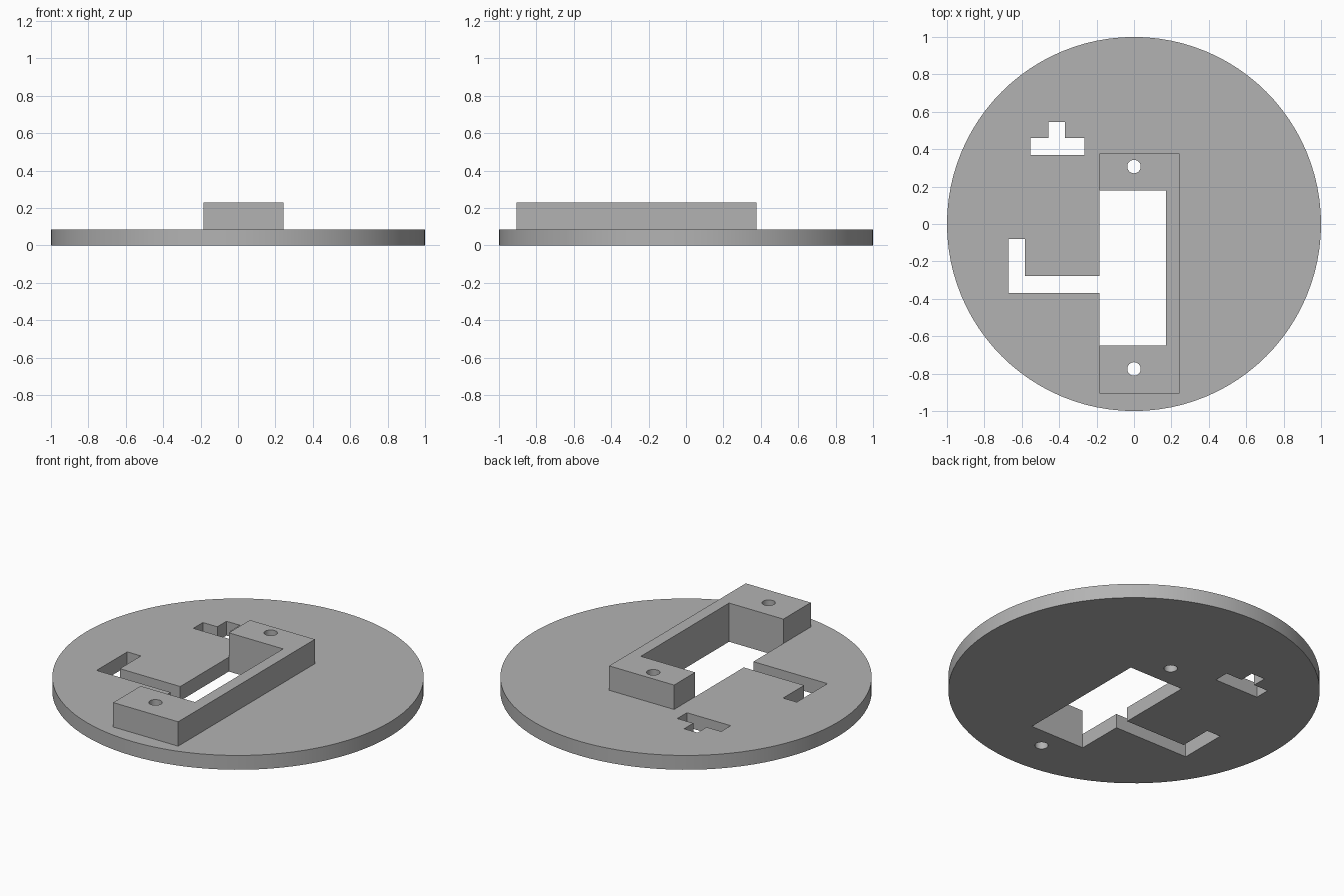
import bpy
import bmesh
from math import cos, sin, tau, radians

cube = bpy.data.objects.get("Cube")
if cube:
    bpy.data.objects.remove(cube)

BASE_TOP, BRACKET_TOP = 0.085, 0.23

grey = bpy.data.materials.new("plain_grey")
grey.use_nodes = True
grey.diffuse_color = (0.45, 0.45, 0.45, 1)
grey.node_tree.nodes["Principled BSDF"].inputs["Base Color"].default_value = grey.diffuse_color


def prism(name, outline, z0, z1):
    """Extrude a counter-clockwise outline from z0 up to z1."""
    bm = bmesh.new()
    face = bm.faces.new([bm.verts.new((x, y, z0)) for x, y in outline])
    top = bmesh.ops.extrude_face_region(bm, geom=[face], use_keep_orig=True)["geom"]
    bmesh.ops.translate(bm, vec=(0, 0, z1 - z0),
                        verts=[v for v in top if isinstance(v, bmesh.types.BMVert)])
    bmesh.ops.recalc_face_normals(bm, faces=bm.faces)
    mesh = bpy.data.meshes.new(name)
    bm.to_mesh(mesh)
    bm.free()
    mesh.materials.append(grey)
    obj = bpy.data.objects.new(name, mesh)
    bpy.context.collection.objects.link(obj)
    return obj


def circle(x, y, r, n):
    return [(x + r * cos(tau * i / n), y + r * sin(tau * i / n)) for i in range(n)]


def cut(target, cutters):
    bpy.context.view_layer.objects.active = target
    for cutter in cutters:
        mod = target.modifiers.new("cut", 'BOOLEAN')
        mod.operation, mod.solver, mod.object = 'DIFFERENCE', 'EXACT', cutter
        bpy.ops.object.modifier_apply(modifier=mod.name)


# Main parts: round base and the C-shaped raised bracket
left, inner, right = -0.185, 0.172, 0.242
front, win_front, win_back, back = -0.907, -0.65, 0.178, 0.376
base = prism("base_disc", circle(0, 0, 1, 96), 0, BASE_TOP)
bracket = prism("bracket", [
    (left, front), (right, front), (right, back), (left, back),
    (left, win_back), (inner, win_back), (inner, win_front), (left, win_front),
], BASE_TOP, BRACKET_TOP)

# Window joined to the L-shaped cable slot
window = prism("window_cutter", [
    (left, win_front), (inner, win_front), (inner, win_back), (left, win_back),
    (left, -0.278), (-0.582, -0.278), (-0.582, -0.08), (-0.672, -0.08),
    (-0.672, -0.368), (left, -0.368),
], -0.1, 0.4)

# T-shaped slot
tee = prism("tee_cutter", [
    (-0.553, 0.37), (-0.265, 0.37), (-0.265, 0.46), (-0.37, 0.46),
    (-0.37, 0.546), (-0.458, 0.546), (-0.458, 0.46), (-0.553, 0.46),
], -0.1, 0.4)

# Screw holes through bracket and base
holes = [prism("screw_hole_cutter", circle(0, y, 0.036, 32), -0.1, 0.4)
         for y in (0.307, -0.775)]

cut(base, [window, tee] + holes)
cut(bracket, holes)
for cutter in [window, tee] + holes:
    bpy.data.objects.remove(cutter)

# Smooth round walls, sharp edges elsewhere
bpy.ops.object.select_all(action='DESELECT')
for obj in (base, bracket):
    obj.select_set(True)
bpy.context.view_layer.objects.active = base
bpy.ops.object.shade_smooth_by_angle(angle=radians(30))
